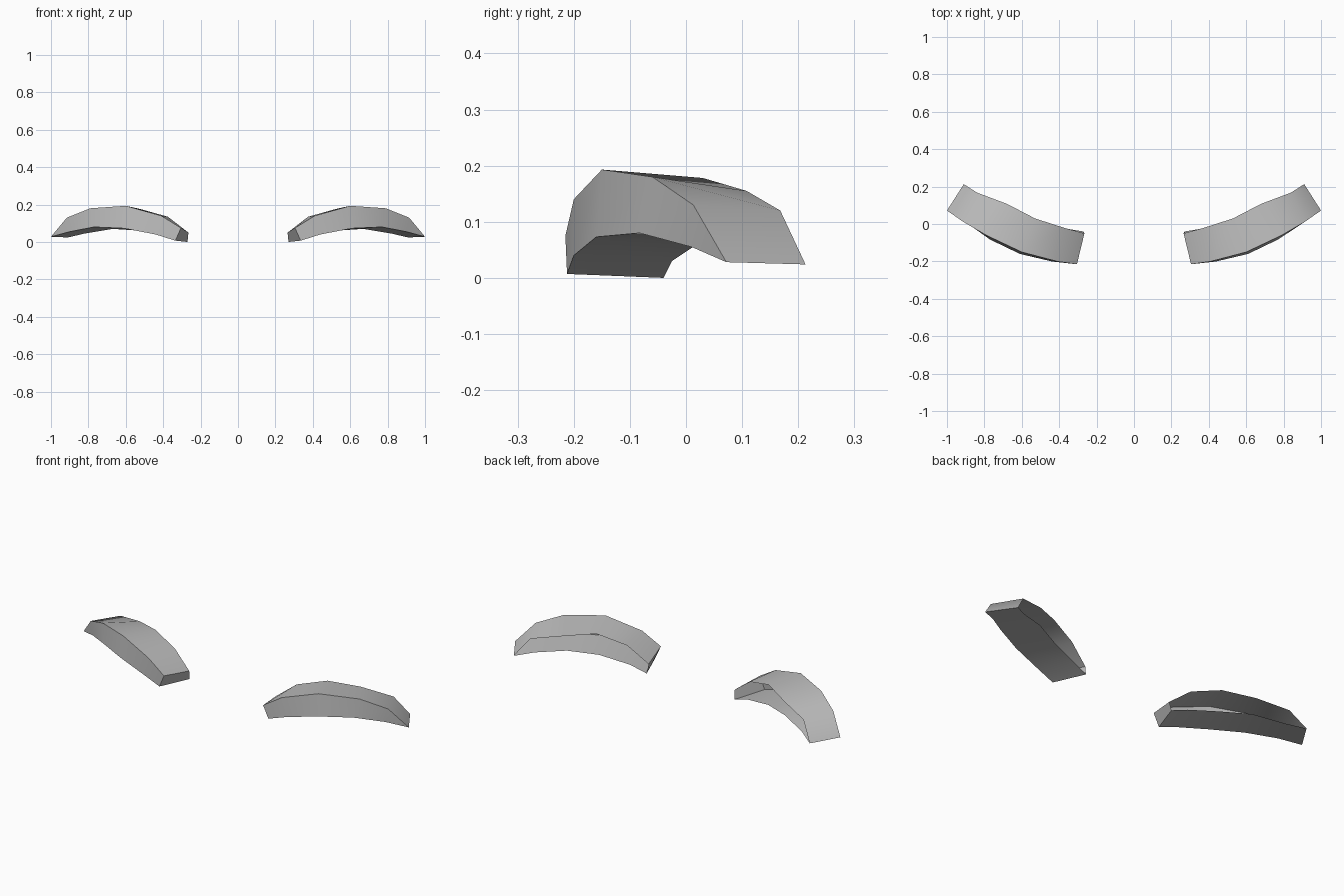
import bpy
import bmesh
import math

cube = bpy.data.objects.get("Cube")
if cube:
    bpy.data.objects.remove(cube, do_unlink=True)

grey = bpy.data.materials.new("mid grey")
grey.use_nodes = True
colour = (0.5, 0.5, 0.5, 1)
grey.diffuse_color = colour
grey.node_tree.nodes["Principled BSDF"].inputs["Base Color"].default_value = colour

# Four rails of the arched shell, each running from the inner end to the outer tip
front_top = [(.305, -.215, .075), (.41, -.2, .14), (.6, -.15, .193),
             (.79, -.06, .18), (.915, .013, .13), (1, .072, .028)]
back_top = [(.265, -.05, .05), (.375, -.02, .135), (.53, .03, .178),
            (.68, .108, .155), (.84, .168, .12), (.91, .213, .024)]
front_low = [(.335, -.212, .007), (.44, -.2, .04), (.61, -.16, .073),
             (.77, -.083, .08), (.9, .01, .055)]
back_low = [(.27, -.04, 0), (.36, -.025, .03), (.52, .02, .06),
            (.67, .09, .07), (.82, .155, .045)]


def brow(name, side):
    bm = bmesh.new()

    def rail(points):
        return [bm.verts.new((side * x, y, z)) for x, y, z in points]

    ft, bt = rail(front_top), rail(back_top)
    # The lower rails meet the upper ones at the outer tip
    fl = rail(front_low) + [ft[-1]]
    bl = rail(back_low) + [bt[-1]]

    def face(*corners):
        unique = list(dict.fromkeys(corners))
        bm.faces.new(unique if side > 0 else unique[::-1])

    # Top, front and underside strips; the back stays open
    for a, b in ((ft, bt), (fl, ft), (bl, fl)):
        for i in range(len(a) - 1):
            face(a[i], a[i + 1], b[i + 1], b[i])
    # Inner end cap
    face(ft[0], bt[0], bl[0], fl[0])

    mesh = bpy.data.meshes.new(name)
    bm.to_mesh(mesh)
    bm.free()
    mesh.materials.append(grey)
    obj = bpy.data.objects.new(name, mesh)
    bpy.context.collection.objects.link(obj)
    bpy.ops.object.select_all(action='DESELECT')
    obj.select_set(True)
    bpy.context.view_layer.objects.active = obj
    bpy.ops.object.shade_smooth_by_angle(angle=math.radians(45))


brow("left_brow", 1)
brow("right_brow", -1)
